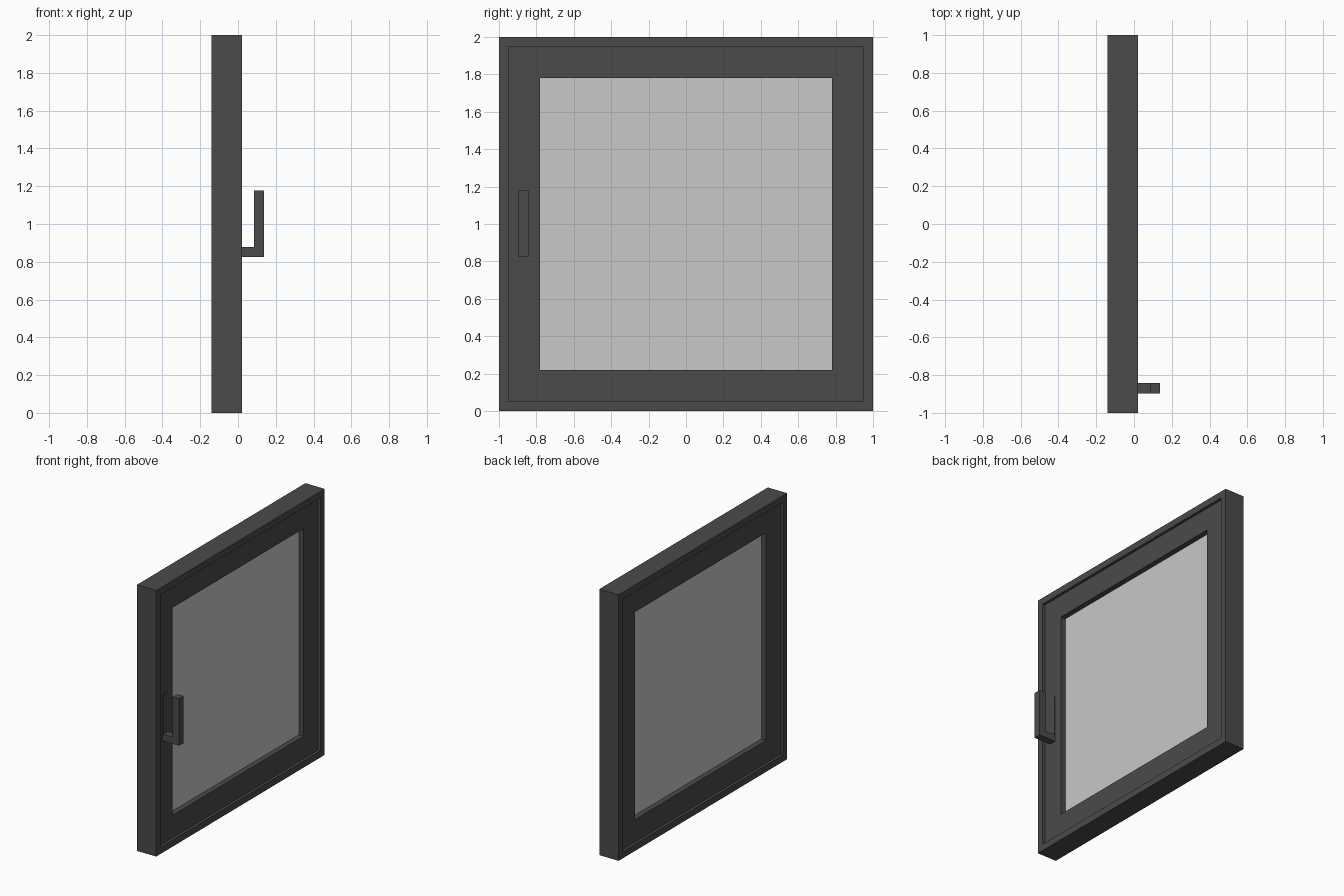
import bpy
import bmesh

if "Cube" in bpy.data.objects:
    bpy.data.objects.remove(bpy.data.objects["Cube"])


def material(name, value):
    m = bpy.data.materials.new(name)
    m.diffuse_color = (value, value, value, 1)
    m.use_nodes = True
    m.node_tree.nodes["Principled BSDF"].inputs["Base Color"].default_value = m.diffuse_color
    return m


DARK = material("dark grey", 0.069)
PANE = material("light grey glass", 0.578)
MID = 1.0  # height of the window centre


def finish(name, bm, mat):
    bmesh.ops.recalc_face_normals(bm, faces=bm.faces[:])
    mesh = bpy.data.meshes.new(name)
    bm.to_mesh(mesh)
    bm.free()
    mesh.materials.append(mat)
    obj = bpy.data.objects.new(name, mesh)
    bpy.context.collection.objects.link(obj)
    return obj


def square_ring(name, outer, inner, x0, x1, mat):
    """Square frame facing x, with a rectangular section."""
    bm = bmesh.new()
    section = [(outer, x0), (outer, x1), (inner, x1), (inner, x0)]
    corners = [(-1, -1), (1, -1), (1, 1), (-1, 1)]
    loops = [[bm.verts.new((x, sy * r, MID + sz * r)) for r, x in section]
             for sy, sz in corners]
    for i in range(4):
        a, b = loops[i], loops[(i + 1) % 4]
        for j in range(4):
            k = (j + 1) % 4
            bm.faces.new((a[j], b[j], b[k], a[k]))
    return finish(name, bm, mat)


def extrude_profile(name, profile, y0, y1, mat):
    """Extrude an (x, z) outline along y."""
    bm = bmesh.new()
    face = bm.faces.new([bm.verts.new((x, y0, z)) for x, z in profile])
    new = bmesh.ops.extrude_face_region(bm, geom=[face])["geom"]
    verts = [v for v in new if isinstance(v, bmesh.types.BMVert)]
    bmesh.ops.translate(bm, verts=verts, vec=(0, y1 - y0, 0))
    return finish(name, bm, mat)


def rect(x0, x1, z0, z1):
    return [(x0, z0), (x1, z0), (x1, z1), (x0, z1)]


# Fixed outer frame and the slightly recessed opening sash
square_ring("outer_frame", 1.0, 0.95, -0.14, 0.02, DARK)
square_ring("sash", 0.95, 0.78, -0.12, 0.0, DARK)

# Glass pane
extrude_profile("glass_pane", rect(-0.08, -0.04, 0.22, 1.78), -0.78, 0.78, PANE)

# Handle: thin back plate and an L-shaped lever
extrude_profile("handle_plate", rect(0.0, 0.005, 0.825, 1.178), -0.897, -0.843, DARK)
lever = [(0.005, 0.825), (0.138, 0.825), (0.138, 1.178),
         (0.085, 1.178), (0.085, 0.877), (0.005, 0.877)]
extrude_profile("handle_lever", lever, -0.897, -0.843, DARK)
